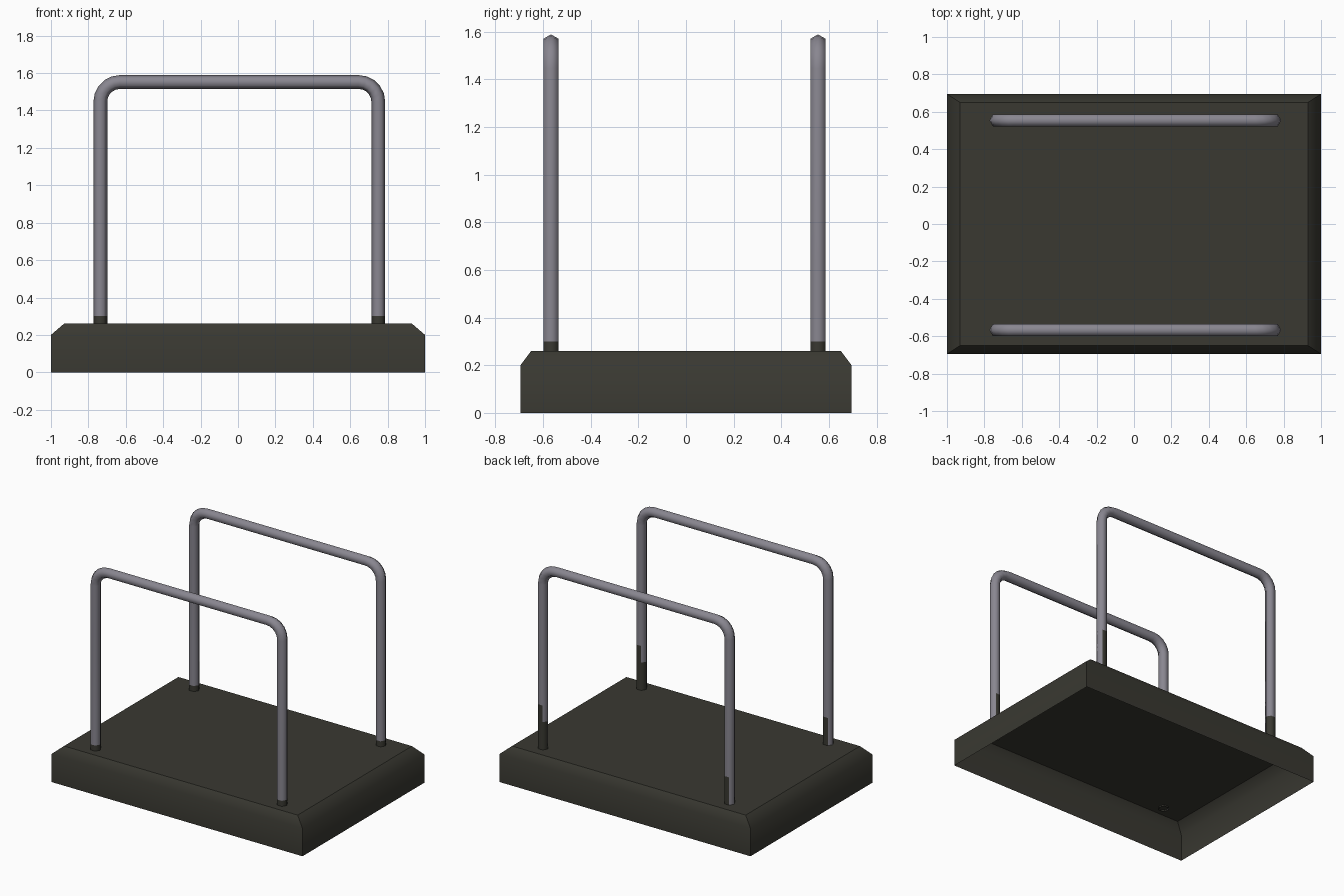
import bpy, bmesh, math
from mathutils import Vector

if "Cube" in bpy.data.objects:
    bpy.data.objects.remove(bpy.data.objects["Cube"])


def material(name, rgb):
    m = bpy.data.materials.new(name)
    m.diffuse_color = (*rgb, 1)
    m.use_nodes = True
    m.node_tree.nodes["Principled BSDF"].inputs["Base Color"].default_value = m.diffuse_color
    return m


DARK = material("dark olive grey", (0.041, 0.040, 0.031))
METAL = material("grey metal", (0.250, 0.240, 0.280))


def finish(bm, name, mats):
    me = bpy.data.meshes.new(name)
    bm.to_mesh(me)
    bm.free()
    for m in mats:
        me.materials.append(m)
    ob = bpy.data.objects.new(name, me)
    bpy.context.collection.objects.link(ob)
    return ob


# base tray: chamfered sheet shell, open underneath
bm = bmesh.new()
rings = []
for hx, hy, z in ((1, 0.695, 0), (1, 0.695, 0.2), (0.93, 0.65, 0.26)):
    rings.append([bm.verts.new((sx * hx, sy * hy, z))
                  for sx, sy in ((-1, -1), (1, -1), (1, 1), (-1, 1))])
for a, b in zip(rings, rings[1:]):
    for i in range(4):
        j = (i + 1) % 4
        bm.faces.new((a[i], a[j], b[j], b[i])).smooth = True
bm.faces.new(rings[-1])
for e in bm.edges:
    upright = abs(e.verts[0].co.z - e.verts[1].co.z) > 0.01
    top = min(v.co.z for v in e.verts) > 0.25
    e.smooth = not (upright or top)
finish(bm, "base_tray", [DARK])

# rail: hexagonal tube bent into an arch
R, BEND, SIDES = 0.037, 0.105, 6
LEG_X, BAR_Z = 0.743, 1.552
# height of the dark foot on each tube side, for the right and left leg
FOOT = {1: (0.30, 0.58, 0.46, 0.30, 0.30, 0.30),
        -1: (0.25, 0.46, 0.46, 0.30, 0.30, 0.30)}


def rail(name, y):
    half = [(Vector((LEG_X, 0, z)), Vector((1, 0, 0)))
            for z in (0.25, 0.30, 0.46, 0.58)]
    for k in range(6):
        a = math.radians(18 * k)
        n = Vector((math.cos(a), 0, math.sin(a)))
        half.append((Vector((LEG_X - BEND, 0, BAR_Z - BEND)) + n * BEND, n))

    def flip(v):
        return Vector((-v.x, v.y, v.z))

    path = half + [(flip(p), flip(n)) for p, n in reversed(half)]
    bm = bmesh.new()
    loops = []
    for p, n in path:
        loops.append([bm.verts.new(
            p + n * R * math.cos(math.tau * i / SIDES)
            + Vector((0, R * math.sin(math.tau * i / SIDES), 0)))
            for i in range(SIDES)])
    for a, b in zip(loops, loops[1:]):
        for i in range(SIDES):
            j = (i + 1) % SIDES
            f = bm.faces.new((a[i], a[j], b[j], b[i]))
            f.smooth = True
            c = f.calc_center_median()
            f.material_index = int(c.z < FOOT[1 if c.x > 0 else -1][i])
    bmesh.ops.recalc_face_normals(bm, faces=bm.faces)
    # open tube: make sure the faces look outward
    bm.normal_update()
    f = max(bm.faces, key=lambda q: q.calc_center_median().z)
    if f.normal.z < 0:
        bmesh.ops.reverse_faces(bm, faces=bm.faces)
    ob = finish(bm, name, [METAL, DARK])
    ob.location = (0.007, y, 0)


rail("front_rail", -0.567)
rail("back_rail", 0.554)
